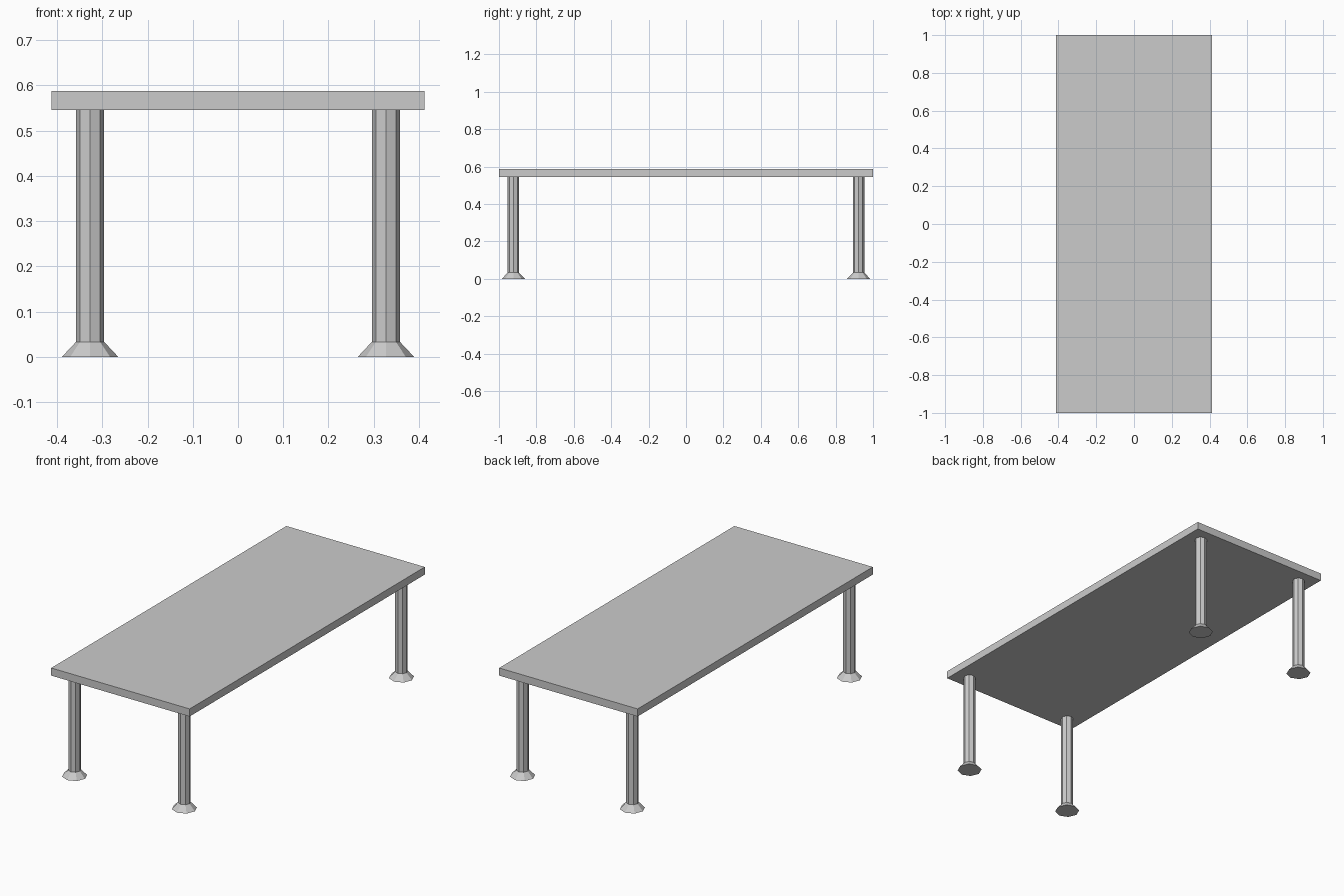
import bpy
import bmesh
import math

if "Cube" in bpy.data.objects:
    bpy.data.objects.remove(bpy.data.objects["Cube"])

SIDES = 8
# Leg profile: flared foot below a straight column (radius, height)
PROFILE = [(0.062, 0.0), (0.031, 0.033), (0.031, 0.546)]


def make_object(name, bm):
    bmesh.ops.recalc_face_normals(bm, faces=bm.faces)
    mesh = bpy.data.meshes.new(name)
    bm.to_mesh(mesh)
    bm.free()
    obj = bpy.data.objects.new(name, mesh)
    bpy.context.collection.objects.link(obj)
    return obj


def make_leg(name, x, y):
    bm = bmesh.new()
    rings = []
    for r, z in PROFILE:
        angles = [2 * math.pi * i / SIDES for i in range(SIDES)]
        rings.append([bm.verts.new((r * math.cos(a), r * math.sin(a), z)) for a in angles])
    for low, high in zip(rings, rings[1:]):
        for i in range(SIDES):
            j = (i + 1) % SIDES
            bm.faces.new((low[i], low[j], high[j], high[i]))
    bm.faces.new(rings[0])
    bm.faces.new(rings[-1])
    make_object(name, bm).location = (x, y, 0)


# Table top
bm = bmesh.new()
bmesh.ops.create_cube(bm, size=1)
bmesh.ops.scale(bm, vec=(0.824, 2.0, 0.041), verts=bm.verts)
make_object("table_top", bm).location = (0, 0, 0.5665)

# Four legs
for y_name, y in (("front", -0.923), ("back", 0.923)):
    for x_name, x in (("left", -0.327), ("right", 0.327)):
        make_leg(f"{y_name}_{x_name}_leg", x, y)
